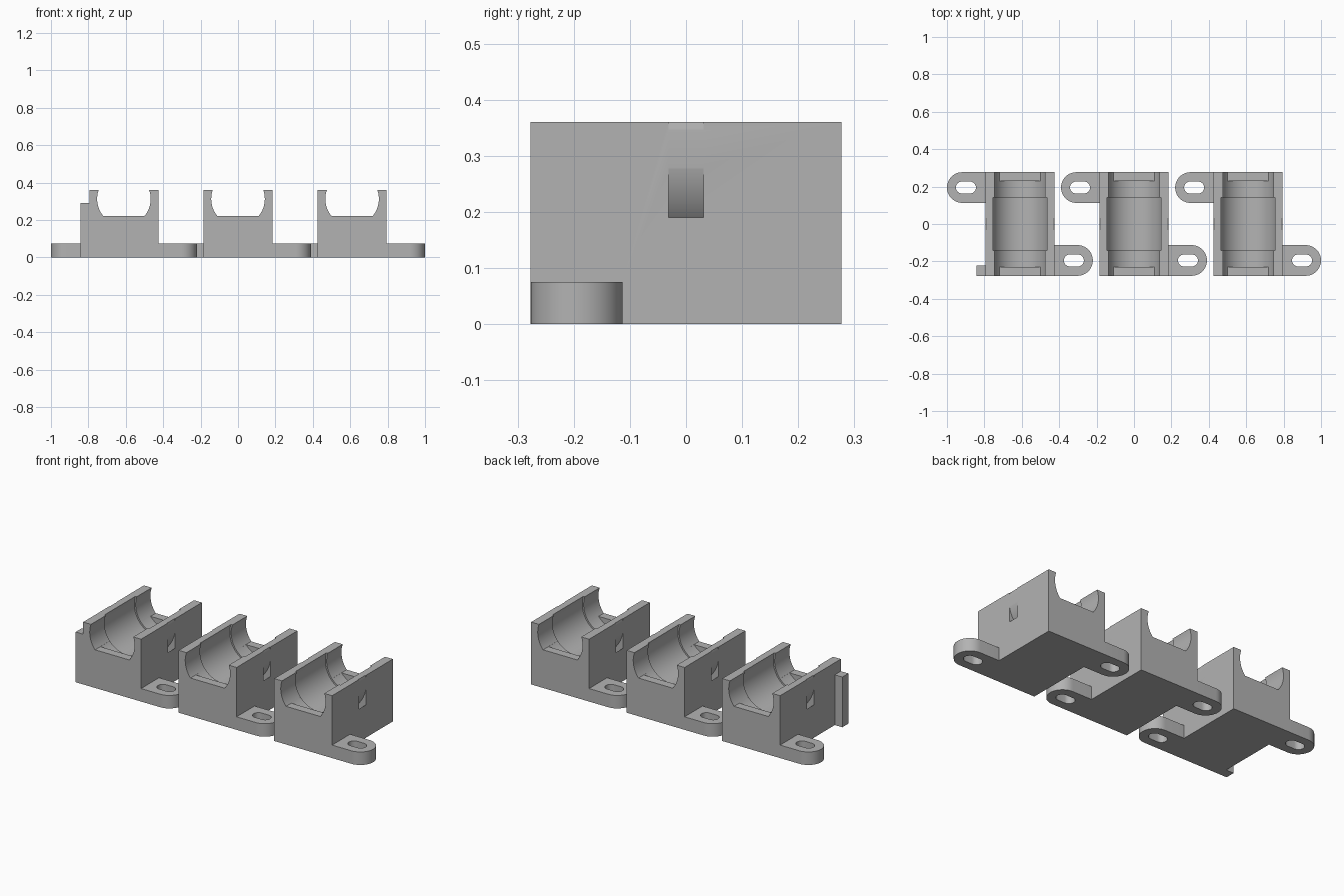
import bpy, bmesh, math

if "Cube" in bpy.data.objects:
    bpy.data.objects.remove(bpy.data.objects["Cube"])

HALF_W, HALF_D, HEIGHT = 0.185, 0.277, 0.36   # block body
AXIS_Z = 0.3125                               # bore axis height
PITCH = 0.61                                  # spacing of the holders

grey = bpy.data.materials.new("grey plastic")
grey.diffuse_color = (0.45, 0.45, 0.45, 1)
grey.use_nodes = True
grey.node_tree.nodes["Principled BSDF"].inputs["Base Color"].default_value = grey.diffuse_color


def prism(name, profile, lo, hi, axis="z"):
    """Extrude a closed 2D profile along z (x,y profile) or y (x,z profile)."""
    bm = bmesh.new()
    at = (lambda p, t: (p[0], p[1], t)) if axis == "z" else (lambda p, t: (p[0], t, p[1]))
    a = [bm.verts.new(at(p, lo)) for p in profile]
    b = [bm.verts.new(at(p, hi)) for p in profile]
    bm.faces.new(a)
    bm.faces.new(b[::-1])
    n = len(a)
    for i in range(n):
        j = (i + 1) % n
        bm.faces.new((a[i], b[i], b[j], a[j]))
    bmesh.ops.recalc_face_normals(bm, faces=bm.faces)
    me = bpy.data.meshes.new(name)
    bm.to_mesh(me)
    bm.free()
    me.materials.append(grey)
    ob = bpy.data.objects.new(name, me)
    bpy.context.collection.objects.link(ob)
    return ob


def rect(x0, x1, y0, y1):
    return [(x0, y0), (x1, y0), (x1, y1), (x0, y1)]


def arc(cx, cy, r, a0, a1, n):
    return [(cx + r * math.cos(a0 + (a1 - a0) * i / n),
             cy + r * math.sin(a0 + (a1 - a0) * i / n)) for i in range(n + 1)]


def circle(r, n=96):
    return arc(0, AXIS_Z, r, 0, math.tau, n)[:-1]


def combine(target, tool, operation):
    """Apply a boolean and remove the tool."""
    mod = target.modifiers.new("cut", "BOOLEAN")
    mod.operation, mod.object, mod.solver = operation, tool, "EXACT"
    bpy.context.view_layer.objects.active = target
    bpy.ops.object.modifier_apply(modifier=mod.name)
    bpy.data.objects.remove(tool)


# Block body
holder = prism("holder", rect(-HALF_W, HALF_W, -HALF_D, HALF_D), 0, HEIGHT)

# Rounded mounting tabs at opposite corners, each with an oblong screw slot
q = math.pi / 2
for s in (1, -1):
    tab = [(0.1, -0.277)] + arc(0.308, -0.195, 0.082, -q, q, 24) + [(0.1, -0.113)]
    slot = arc(0.310, -0.195, 0.032, -q, q, 16) + arc(0.267, -0.195, 0.032, q, 3 * q, 16)
    combine(holder, prism("tab", [(s * x, s * y) for x, y in tab], 0, 0.075), "UNION")
    combine(holder, prism("slot", [(s * x, s * y) for x, y in slot], -0.05, 0.15), "DIFFERENCE")

# Open cradle: end openings with a flat sill, main bore, wider middle bore
a = math.asin((AXIS_Z - 0.22) / 0.1432)
sill = arc(0, AXIS_Z, 0.1432, -a, math.pi + a, 72)
combine(holder, prism("opening", sill, -0.4, 0.4, "y"), "DIFFERENCE")
combine(holder, prism("bore", circle(0.143), -0.229, 0.229, "y"), "DIFFERENCE")
combine(holder, prism("middle_bore", circle(0.152), -0.142, 0.142, "y"), "DIFFERENCE")

# Curved strap channel running round beneath the bore
channel = prism("channel", circle(0.222), -0.031, 0.031, "y")
combine(channel, prism("channel_core", circle(0.188), -0.1, 0.1, "y"), "DIFFERENCE")
combine(holder, channel, "DIFFERENCE")

# Smooth the curved walls, keep the edges sharp
bpy.ops.object.select_all(action="DESELECT")
holder.select_set(True)
bpy.context.view_layer.objects.active = holder
bpy.ops.object.shade_smooth_by_angle(angle=math.radians(30))

# Row of three holders
holder.name = "middle_holder"
for name, x in (("left_holder", -PITCH), ("right_holder", PITCH)):
    copy = bpy.data.objects.new(name, holder.data)
    copy.location.x = x
    bpy.context.collection.objects.link(copy)

# Small upright rib on the outer front corner of the left holder
prism("side_rib", rect(-0.843, -PITCH - HALF_W, -HALF_D, -0.222), 0, 0.29)
